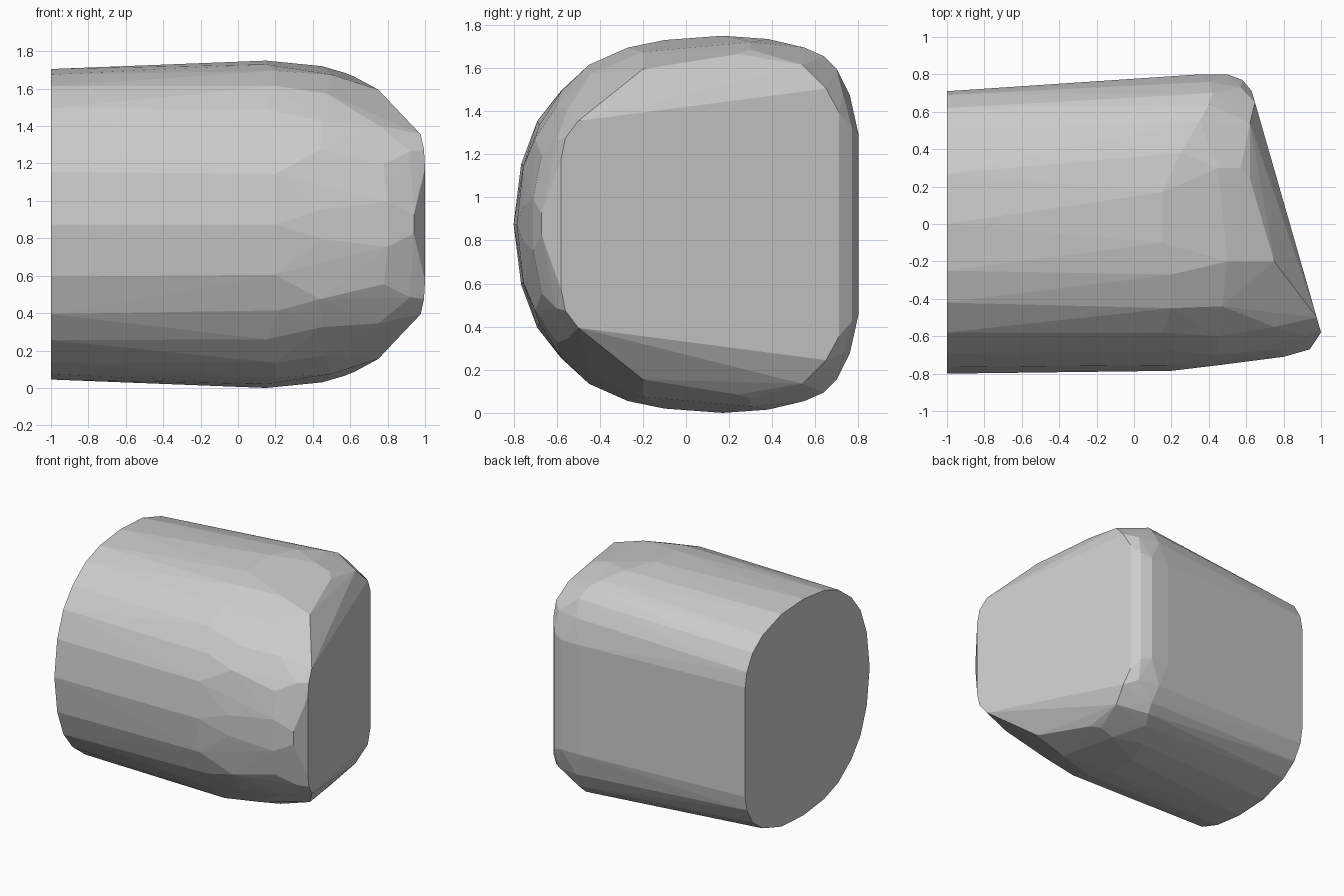
import bpy, bmesh

cube = bpy.data.objects.get("Cube")
if cube:
    bpy.data.objects.remove(cube)

MID = 0.88  # height of the horizontal symmetry plane

grey = bpy.data.materials.new("plain_grey")
grey.use_nodes = True
colour = (0.6, 0.6, 0.6, 1)
grey.diffuse_color = colour
grey.node_tree.nodes["Principled BSDF"].inputs["Base Color"].default_value = colour


def slant(y):
    """x of the slanted end face at a given y"""
    return 1 - (y + 0.58) * 0.287


# Upper half of the flat left end, as (y, z)
end_profile = [(-.8, .88), (-.765, 1.16), (-.69, 1.36), (-.58, 1.5), (-.42, 1.62),
               (-.25, 1.68), (0, 1.71), (.27, 1.695), (.5, 1.62), (.62, 1.53),
               (.69, 1.41), (.71, 1.3)]

# Upper half of the widest ring, as (x, y, z)
wide_ring = [(.2, -.785, .88), (.2, -.755, 1.15), (.22, -.68, 1.34), (.15, -.58, 1.495),
             (.2, -.45, 1.62), (.2, -.27, 1.7), (.15, -.1, 1.735), (.15, .17, 1.755),
             (.25, .38, 1.74), (.35, .55, 1.7), (.4, .64, 1.66), (.42, .7, 1.6),
             (.4, .76, 1.48), (.35, .8, 1.3), (.5, .8, 1.3)]

# Rounded shoulder between the ring and the slanted face
shoulder = [(.45, -.755, .96), (.44, -.7, 1.28), (.45, -.6, 1.43), (.47, -.44, 1.58),
            (.5, -.2, 1.68), (.45, .3, 1.725), (.57, .3, 1.69), (.62, .24, 1.67),
            (.75, -.2, 1.6), (.62, .54, 1.62), (.58, .77, 1.33), (.57, .73, 1.48),
            (.8, -.71, 1.0), (.94, -.67, .93), (.78, -.67, 1.2), (.75, -.55, 1.41),
            (.92, -.6, 1.27)]

# Upper half of the slanted face, as (y, z)
slant_profile = [(-.58, 1.18), (-.56, 1.28), (-.5, 1.36), (.65, 1.51), (.71, 1.4)]

points = [(-1, y, z) for y, z in end_profile] + wide_ring + shoulder
points += [(slant(y), y, z) for y, z in slant_profile]

# Mirror the points about the middle height and wrap them in one convex skin
bm = bmesh.new()
for x, y, z in points:
    bm.verts.new((x, y, z))
    if z > MID:
        bm.verts.new((x, y, 2 * MID - z))
hull = bmesh.ops.convex_hull(bm, input=bm.verts)
loose = {v for v in hull["geom_interior"] + hull["geom_unused"]
         if isinstance(v, bmesh.types.BMVert)}
bmesh.ops.delete(bm, geom=list(loose), context='VERTS')
bmesh.ops.dissolve_limit(bm, angle_limit=0.01, verts=bm.verts, edges=bm.edges)

# Rest the body on the ground
low = min(v.co.z for v in bm.verts)
bmesh.ops.translate(bm, verts=bm.verts, vec=(0, 0, -low))
bmesh.ops.recalc_face_normals(bm, faces=bm.faces)

mesh = bpy.data.meshes.new("rounded_block")
bm.to_mesh(mesh)
bm.free()
mesh.materials.append(grey)
bpy.context.collection.objects.link(bpy.data.objects.new("rounded_block", mesh))
